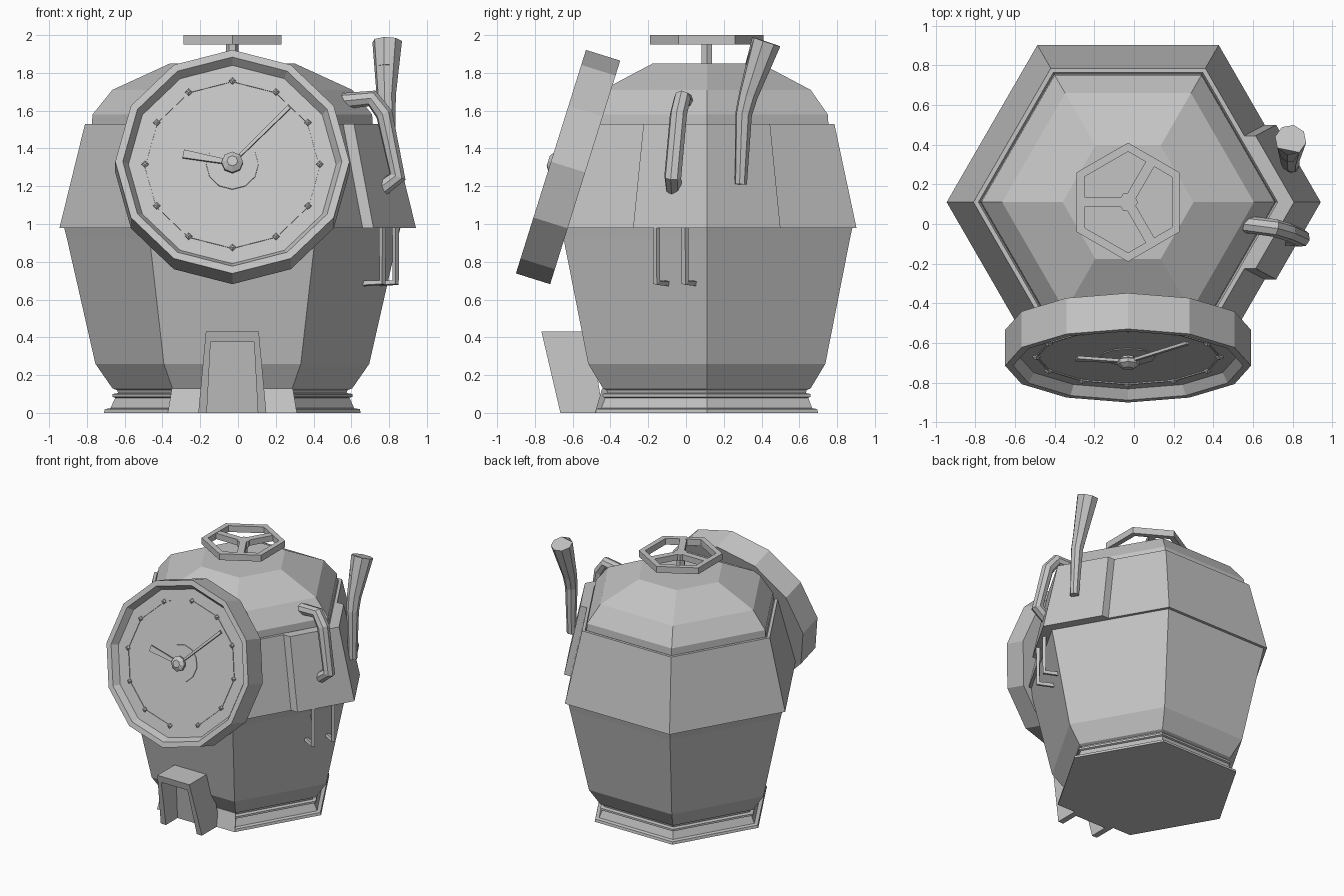
import bpy, bmesh
from math import sin, cos, pi, radians, atan2, hypot
from mathutils import Matrix, Vector

cube = bpy.data.objects.get("Cube")
if cube:
    bpy.data.objects.remove(cube, do_unlink=True)

mat = bpy.data.materials.new("plain grey")
mat.use_nodes = True
GREY = (0.55, 0.55, 0.55, 1)
mat.diffuse_color = GREY
mat.node_tree.nodes["Principled BSDF"].inputs["Base Color"].default_value = GREY

CX, CY = -0.03, 0.11            # axis of the hexagonal body
AXIS = Matrix.Translation((CX, CY, 0))
ID = Matrix.Identity(4)


def loft(name, rings, matrix=ID, closed=False):
    """Skin a list of equal-length point loops; cap the ends unless closed."""
    bm = bmesh.new()
    loops = [[bm.verts.new(matrix @ Vector(p)) for p in ring] for ring in rings]
    n = len(loops[0])
    pairs = list(zip(loops, loops[1:]))
    if closed:
        pairs.append((loops[-1], loops[0]))
    else:
        bm.faces.new(loops[0])
        bm.faces.new(loops[-1])
    for a, b in pairs:
        for i in range(n):
            j = (i + 1) % n
            bm.faces.new((a[i], a[j], b[j], b[i]))
    bmesh.ops.recalc_face_normals(bm, faces=bm.faces)
    mesh = bpy.data.meshes.new(name)
    bm.to_mesh(mesh)
    bm.free()
    mesh.materials.append(mat)
    obj = bpy.data.objects.new(name, mesh)
    bpy.context.collection.objects.link(obj)
    return obj


def circle(r, z, sides, phase=0.0):
    return [(r * cos(phase + 2 * pi * i / sides), r * sin(phase + 2 * pi * i / sides), z)
            for i in range(sides)]


def lathe(name, profile, sides, matrix=ID, phase=0.0, closed=False):
    return loft(name, [circle(r, z, sides, phase) for r, z in profile], matrix, closed)


def bar(name, start, end, w0, w1, z0, z1, matrix):
    """Flat tapered bar between two points of a plane."""
    dx, dy = end[0] - start[0], end[1] - start[1]
    m = matrix @ Matrix.Translation((start[0], start[1], 0)) @ Matrix.Rotation(atan2(dy, dx), 4, 'Z')
    length = hypot(dx, dy)
    outline = [(0, -w0 / 2), (length, -w1 / 2), (length, w1 / 2), (0, w0 / 2)]
    return loft(name, [[(x, y, z) for x, y in outline] for z in (z0, z1)], m)


def tube(name, points, resolution=2):
    """Tube through (x, y, z, radius) points."""
    curve = bpy.data.curves.new(name, 'CURVE')
    curve.dimensions = '3D'
    curve.bevel_depth = 1.0
    curve.bevel_resolution = resolution
    curve.use_fill_caps = True
    spline = curve.splines.new('POLY')
    spline.points.add(len(points) - 1)
    for sp, (x, y, z, r) in zip(spline.points, points):
        sp.co = (x, y, z, 1)
        sp.radius = r
    tmp = bpy.data.objects.new(name + " path", curve)
    bpy.context.collection.objects.link(tmp)
    graph = bpy.context.evaluated_depsgraph_get()
    mesh = bpy.data.meshes.new_from_object(tmp.evaluated_get(graph))
    bpy.data.objects.remove(tmp, do_unlink=True)
    bm = bmesh.new()
    bm.from_mesh(mesh)
    bmesh.ops.remove_doubles(bm, verts=bm.verts, dist=0.0005)
    bmesh.ops.recalc_face_normals(bm, faces=bm.faces)
    for f in bm.faces:
        f.smooth = False
    bm.to_mesh(mesh)
    bm.free()
    mesh.materials.clear()
    mesh.materials.append(mat)
    obj = bpy.data.objects.new(name, mesh)
    bpy.context.collection.objects.link(obj)
    return obj


# Hexagonal body: stepped base, belly, skirt and dome
lathe("body", [(0.68, 0), (0.675, 0.02), (0.645, 0.025), (0.62, 0.08), (0.635, 0.085),
               (0.635, 0.1), (0.605, 0.105), (0.61, 0.12), (0.635, 0.13), (0.725, 0.26),
               (0.875, 0.92), (0.89, 0.98), (0.915, 0.98), (0.78, 1.53), (0.755, 1.53),
               (0.745, 1.51), (0.74, 1.58), (0.635, 1.71), (0.33, 1.85)], 6, AXIS)

# Plain block closing the base groove on the front side
loft("base_front", [[(-r / 2, -r * 0.866, z), (r / 2, -r * 0.866, z), (r / 2 - 0.1, -0.4, z),
                     (0.1 - r / 2, -0.4, z)] for r, z in ((0.684, 0), (0.64, 0.13))], AXIS)

# Doorway frame leaning outward, with a recessed door
half = [(0.18, 0), (0.14, 0.43), (0.115, 0.375), (0.135, 0)]
arch = half[:2][::-1] + [(-x, z) for x, z in half[:2][::-1]][::-1]
arch = [(-0.18, 0), (-0.14, 0.43), (0.14, 0.43), (0.18, 0),
        (0.135, 0), (0.115, 0.375), (-0.115, 0.375), (-0.135, 0)]
loft("door_frame", [[(CX + x, y - k * z, z) for x, z in arch]
                    for y, k in ((-0.665, 0.233), (-0.44, 0.15))])
leaf = [(-0.14, 0), (-0.12, 0.38), (0.12, 0.38), (0.14, 0)]
loft("door", [[(CX + x, y - 0.13 * z, z) for x, z in leaf] for y in (-0.52, -0.45)])

# Thick panel wrapped round the left corner
rings = []
for r, reach, z in ((0.915, 0.39, 0.98), (0.78, 0.335, 1.53)):
    wrap = [(r - abs(s) * 0.577, s) for s in (-reach, 0, reach)]
    rings.append([(x + 0.057, y, z) for x, y in wrap] + [(x - 0.02, y, z) for x, y in wrap[::-1]])
loft("side_panel", rings, AXIS)

# Valve wheel on top
lathe("wheel_rim", [(0.3, 1.95), (0.3, 2), (0.255, 2), (0.255, 1.95)], 6, AXIS, pi / 6, True)
for a in (pi / 3, pi, -pi / 3):
    bar("wheel_spoke", (0, 0), (0.235 * cos(a), 0.235 * sin(a)), 0.05, 0.05, 1.952, 1.998, AXIS)
lathe("wheel_hub", [(0.05, 1.952), (0.05, 1.998)], 6, AXIS)
lathe("wheel_stem", [(0.033, 1.84), (0.033, 1.96)], 6, AXIS)

# Tilted clock: case, dial, marks and hands
DIAL = Matrix.Translation((CX, -0.715, 1.33)) @ Matrix.Rotation(radians(72.6), 4, 'X')
FACE = DIAL @ Matrix.Translation((0, 0, -0.05))
lathe("clock_case", [(0.62, -0.19), (0.62, 0), (0.58, 0), (0.55, -0.05)], 12, DIAL)
lathe("dial_ring", [(0.467, -0.005), (0.467, 0.006), (0.458, 0.006), (0.458, -0.005)],
      12, FACE, 0, True)
lathe("dial_centre", [(0.14, -0.005), (0.138, 0.005)], 12, FACE)
for i in range(12):
    a = i * pi / 6
    spot = FACE @ Matrix.Translation((0.462 * cos(a), 0.462 * sin(a), 0))
    lathe("hour_mark", [(0.019, -0.005), (0.019, 0.008), (0.006, 0.018)], 4, spot)
bar("hour_hand", (0, 0), (-0.26, 0.05), 0.022, 0.045, 0.02, 0.035, FACE)
bar("minute_hand", (0, 0), (0.3, 0.31), 0.014, 0.022, 0.02, 0.035, FACE)
lathe("hand_hub", [(0.035, -0.005), (0.035, 0.015), (0.057, 0.025), (0.057, 0.045),
                   (0.028, 0.065)], 8, FACE)

# Bent grab handle from dome to panel
tube("grab_handle", [(0.55, 0, 1.65, 0.043), (0.71, -0.02, 1.665, 0.045),
                     (0.775, -0.04, 1.58, 0.046), (0.845, -0.07, 1.25, 0.046),
                     (0.765, -0.065, 1.19, 0.043)])

# Flared pipe with a hollow mouth
pipe = tube("flared_pipe", [(0.8, 0.29, 1.21, 0.033), (0.79, 0.305, 1.58, 0.045),
                            (0.785, 0.33, 1.68, 0.052), (0.79, 0.425, 1.965, 0.08)])
bm = bmesh.new()
bm.from_mesh(pipe.data)
mouth = max(bm.faces, key=lambda f: f.calc_center_median().z)
bmesh.ops.inset_individual(bm, faces=[mouth], thickness=0.008)
centre = mouth.calc_center_median()
sink = mouth.normal * -0.15
for v in mouth.verts:
    v.co = centre + (v.co - centre) * 0.65 + sink
bm.to_mesh(pipe.data)
bm.free()

# Two thin pipes below the panel, each bent into the wall
for x, y in ((0.765, -0.157), (0.835, -0.005)):
    tube("drain_pipe", [(x, y, 1.0, 0.019), (x, y, 0.69, 0.02),
                        (x - 0.12, y + 0.069, 0.685, 0.019)], 0)
